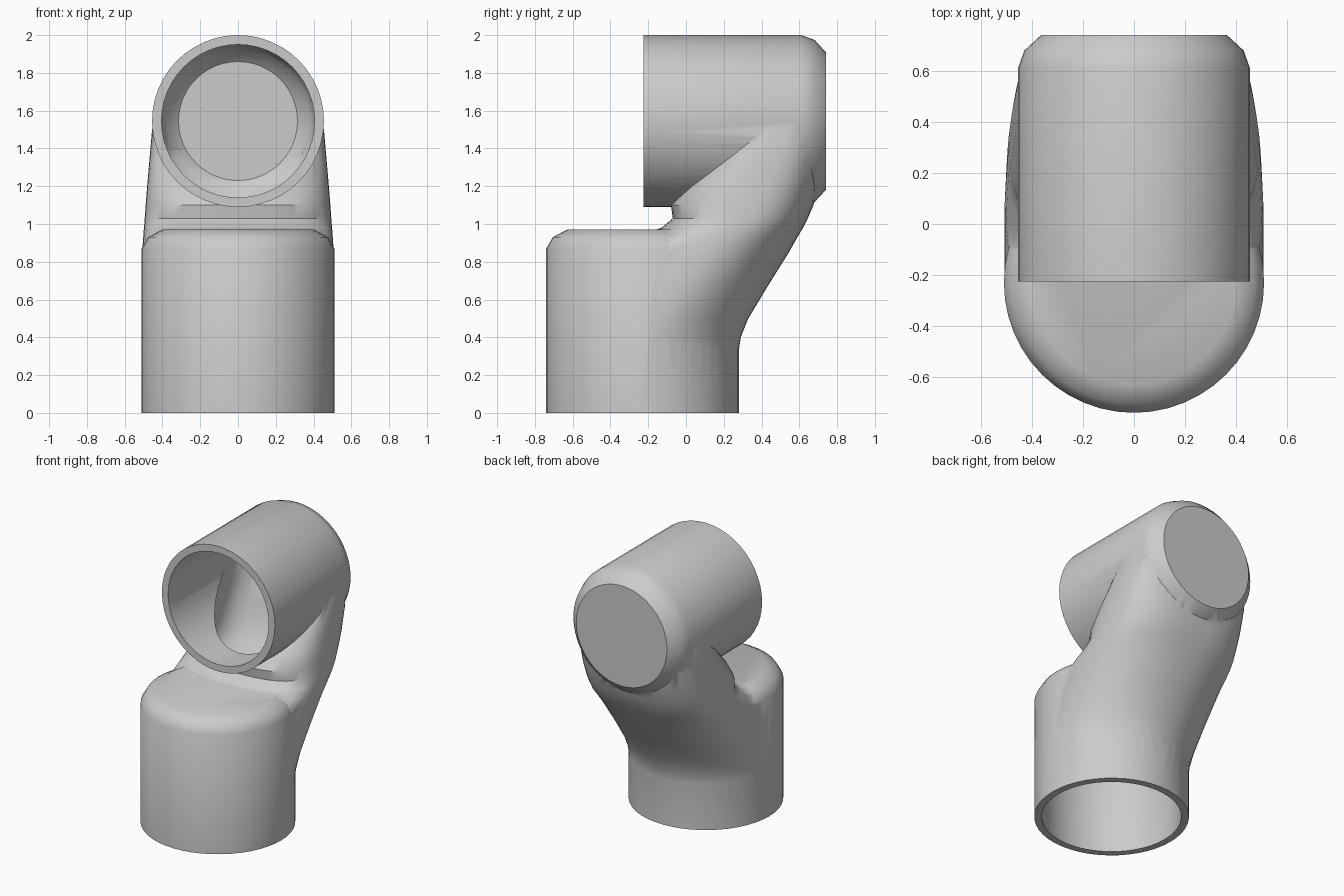
import bpy, bmesh, math

if "Cube" in bpy.data.objects:
    bpy.data.objects.remove(bpy.data.objects["Cube"], do_unlink=True)

SIDES = 48
WALL = 0.05
PIPE_Y = -0.23   # axis of the standing pipe
PIPE_Z = 1.545   # axis of the lying pipe

grey = bpy.data.materials.new("light grey")
grey.use_nodes = True
colour = (0.6, 0.6, 0.6, 1)
grey.diffuse_color = colour
grey.node_tree.nodes["Principled BSDF"].inputs["Base Color"].default_value = colour


def loft(name, rings):
    """Closed solid through a list of rings."""
    bm = bmesh.new()
    loops = [[bm.verts.new(p) for p in ring] for ring in rings]
    for a, b in zip(loops, loops[1:]):
        for i in range(SIDES):
            j = (i + 1) % SIDES
            bm.faces.new((a[i], a[j], b[j], b[i]))
    bm.faces.new(loops[0])
    bm.faces.new(loops[-1])
    bmesh.ops.recalc_face_normals(bm, faces=bm.faces)
    mesh = bpy.data.meshes.new(name)
    bm.to_mesh(mesh)
    bm.free()
    mesh.materials.append(grey)
    obj = bpy.data.objects.new(name, mesh)
    bpy.context.collection.objects.link(obj)
    return obj


def angles():
    return [2 * math.pi * i / SIDES for i in range(SIDES)]


def standing_ring(r, z):
    return [(r * math.cos(a), PIPE_Y + r * math.sin(a), z) for a in angles()]


def lying_ring(r, y):
    return [(r * math.cos(a), y, PIPE_Z + r * math.sin(a)) for a in angles()]


def neck_ring(z, front, mid, back, half, power):
    """Level slice, rounder or squarer according to power."""
    ring = []
    for a in angles():
        c, s = math.cos(a), math.sin(a)
        x = math.copysign(abs(c) ** (2 / power), c) * half
        depth = back - mid if s > 0 else mid - front
        ring.append((x, mid + math.copysign(abs(s) ** (2 / power), s) * depth, z))
    return ring


# Neck slices: height, front, middle, back, half width, squareness
NECK = [
    (0.30, -0.73, -0.23, 0.275, 0.505, 2),
    (0.40, -0.72, -0.21, 0.29, 0.507, 2),
    (0.50, -0.70, -0.17, 0.33, 0.508, 2.05),
    (0.65, -0.66, -0.06, 0.42, 0.508, 2.1),
    (0.85, -0.50, 0.08, 0.545, 0.507, 2.3),
    (0.93, -0.28, 0.16, 0.59, 0.502, 2.5),
    (0.98, -0.13, 0.22, 0.62, 0.498, 2.6),
    (1.03, -0.07, 0.27, 0.645, 0.494, 2.6),
    (1.10, -0.08, 0.30, 0.675, 0.489, 2.7),
    (1.20, 0.0, 0.35, 0.70, 0.481, 2.9),
    (1.35, 0.15, 0.42, 0.73, 0.468, 3.1),
    (1.50, 0.30, 0.48, 0.738, 0.455, 3.3),
    (1.60, 0.36, 0.50, 0.735, 0.43, 3.3),
]


def pipe_bend(prefix, t, extra):
    """Standing pipe, lying pipe and neck, shrunk by t and run past the openings by extra."""
    lower = loft(prefix + "standing_pipe", [standing_ring(r - t, z) for r, z in (
        (0.51, -extra), (0.51, 0.87 - t), (0.475, 0.93 - t), (0.40, 0.97 - t))])
    upper = loft(prefix + "lying_pipe", [lying_ring(r - t, y) for r, y in (
        (0.455, -0.225 - extra), (0.455, 0.61 - t), (0.43, 0.68 - t), (0.365, 0.74 - t))])
    neck = loft(prefix + "neck", [neck_ring(z, f + t, m, b - t, h - t, p)
                                  for z, f, m, b, h, p in NECK])
    combine(lower, neck, 'UNION')
    combine(lower, upper, 'UNION')
    return lower


def combine(target, other, operation):
    mod = target.modifiers.new("combine", 'BOOLEAN')
    mod.operation = operation
    mod.solver = 'EXACT'
    mod.object = other
    bpy.ops.object.select_all(action='DESELECT')
    bpy.context.view_layer.objects.active = target
    target.select_set(True)
    bpy.ops.object.modifier_apply(modifier=mod.name)
    bpy.data.objects.remove(other, do_unlink=True)


# Hollow out the outer body with a thinner copy of itself
body = pipe_bend("outer_", 0, 0)
cavity = pipe_bend("inner_", WALL, 0.1)
combine(body, cavity, 'DIFFERENCE')
body.name = "pipe_elbow"
bpy.context.view_layer.objects.active = body
body.select_set(True)
bpy.ops.object.shade_smooth_by_angle(angle=math.radians(35))
